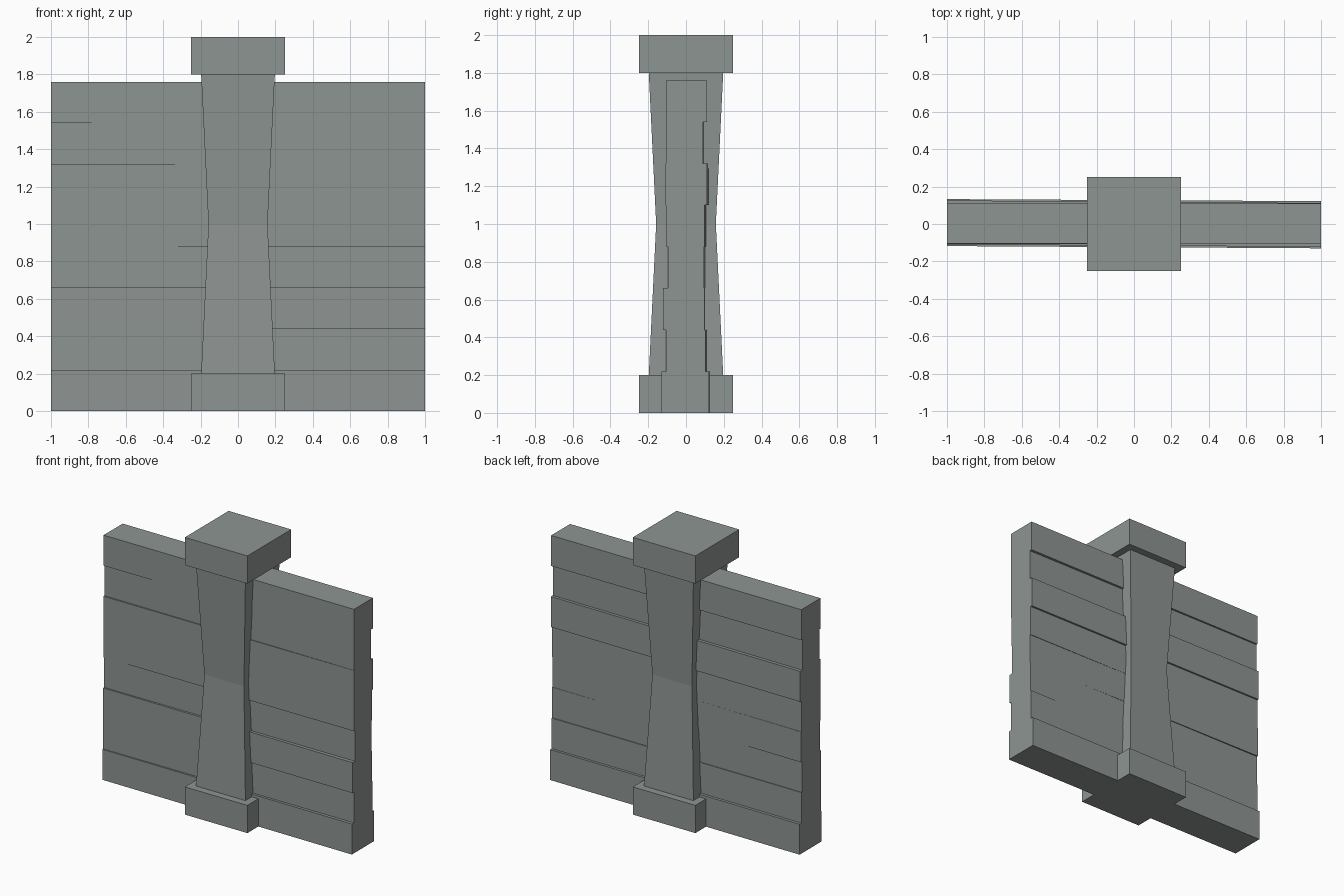
import bpy
import bmesh

cube = bpy.data.objects.get("Cube")
if cube:
    bpy.data.objects.remove(cube, do_unlink=True)

stone = bpy.data.materials.new("grey stone")
stone.use_nodes = True
color = (0.27, 0.30, 0.29, 1)
stone.diffuse_color = color
stone.node_tree.nodes["Principled BSDF"].inputs["Base Color"].default_value = color


def loft(name, rings):
    """Skin a stack of four-point rings and cap both ends."""
    bm = bmesh.new()
    loops = [[bm.verts.new(p) for p in ring] for ring in rings]
    for a, b in zip(loops, loops[1:]):
        for i in range(4):
            j = (i + 1) % 4
            bm.faces.new((a[i], a[j], b[j], b[i]))
    bm.faces.new(loops[0][::-1])
    bm.faces.new(loops[-1])
    bmesh.ops.recalc_face_normals(bm, faces=bm.faces[:])
    mesh = bpy.data.meshes.new(name)
    bm.to_mesh(mesh)
    bm.free()
    mesh.materials.append(stone)
    obj = bpy.data.objects.new(name, mesh)
    bpy.context.collection.objects.link(obj)
    return obj


def square(r, z):
    return [(-r, -r, z), (r, -r, z), (r, r, z), (-r, r, z)]


# Post: base block, waisted shaft, cap block
loft("post_base", [square(0.25, 0), square(0.25, 0.2)])
loft("post_shaft", [square(0.197, 0.2), square(0.158, 1.0), square(0.197, 1.8)])
loft("post_cap", [square(0.25, 1.8), square(0.25, 2.0)])

# Wall boards, bottom to top: front and back depth at the right end (-x),
# then front and back depth at the left end (+x)
boards = [
    (0.118, 0.133, 0.130, 0.122),
    (0.110, 0.112, 0.107, 0.104),
    (0.110, 0.107, 0.122, 0.097),
    (0.100, 0.117, 0.095, 0.094),
    (0.107, 0.114, 0.105, 0.098),
    (0.107, 0.126, 0.108, 0.112),
    (0.096, 0.102, 0.106, 0.091),
    (0.105, 0.113, 0.106, 0.110),
]
height = 0.22
for i, (rf, rb, lf, lb) in enumerate(boards):
    rings = [[(-1, -rf, z), (1, -lf, z), (1, lb, z), (-1, rb, z)]
             for z in (i * height, (i + 1) * height)]
    loft(f"wall_board_{i + 1}", rings)
